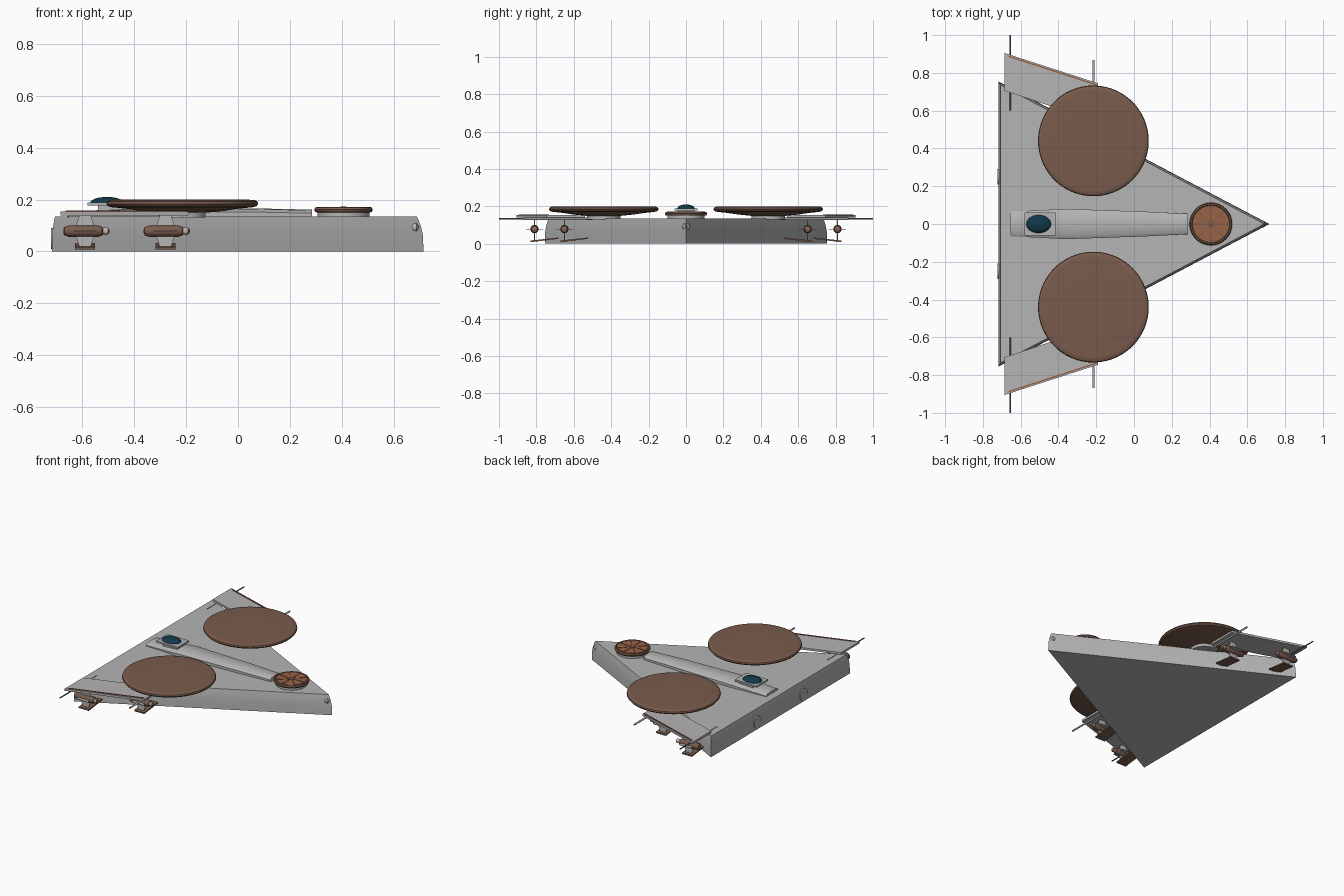
import bpy, bmesh, math
from mathutils import Vector, Matrix

if "Cube" in bpy.data.objects:
    bpy.data.objects.remove(bpy.data.objects["Cube"])


def mat(name, rgb):
    m = bpy.data.materials.new(name)
    m.diffuse_color = (*rgb, 1)
    m.use_nodes = True
    m.node_tree.nodes["Principled BSDF"].inputs["Base Color"].default_value = m.diffuse_color
    return m


GREY = mat("hull_grey", (0.46, 0.46, 0.46))
BROWN = mat("disc_brown", (0.19, 0.105, 0.072))
COPPER = mat("copper", (0.32, 0.125, 0.062))
TEAL = mat("canopy_teal", (0.006, 0.04, 0.065))
STEEL = mat("dark_steel", (0.12, 0.13, 0.14))


def finish(name, bm, material, smooth=True):
    bmesh.ops.recalc_face_normals(bm, faces=bm.faces)
    me = bpy.data.meshes.new(name)
    bm.to_mesh(me)
    bm.free()
    ob = bpy.data.objects.new(name, me)
    bpy.context.collection.objects.link(ob)
    me.materials.append(material)
    if smooth:
        bpy.ops.object.select_all(action='DESELECT')
        ob.select_set(True)
        bpy.context.view_layer.objects.active = ob
        bpy.ops.object.shade_smooth_by_angle(angle=math.radians(35))
    return ob


def loft(name, rings, material, smooth=True):
    """Skin a list of equal-length point rings and cap both ends."""
    bm = bmesh.new()
    vs = [[bm.verts.new(p) for p in r] for r in rings]
    n = len(rings[0])
    for a, b in zip(vs, vs[1:]):
        for i in range(n):
            bm.faces.new((a[i], a[(i + 1) % n], b[(i + 1) % n], b[i]))
    bm.faces.new(vs[0][::-1])
    bm.faces.new(vs[-1])
    return finish(name, bm, material, smooth)


def lathe(name, profile, origin, material, axis='Z', seg=48):
    """Turn (radius, height) pairs around an axis through origin."""
    rot = {'Z': Matrix.Identity(3), 'X': Matrix.Rotation(math.pi / 2, 3, 'Y'),
           'Y': Matrix.Rotation(-math.pi / 2, 3, 'X')}[axis]
    rings = []
    for r, h in profile:
        rings.append([Vector(origin) + rot @ Vector((r * math.cos(t), r * math.sin(t), h))
                      for t in (2 * math.pi * i / seg for i in range(seg))])
    return loft(name, rings, material)


def box(name, centre, size, material):
    x, y, z = (s / 2 for s in size)
    c = Vector(centre)
    rings = [[c + Vector(p) for p in ((-x, -y, h), (x, -y, h), (x, y, h), (-x, y, h))]
             for h in (-z, z)]
    return loft(name, rings, material, False)


def prism(name, outline, z0, z1, material):
    return loft(name, [[(x, y, z) for x, y in outline] for z in (z0, z1)], material, False)


# Delta hull: sides lean inwards towards the deck
def delta(z, d):
    back, nose, half = -0.718, 0.716, 0.755
    a = math.atan2(half, nose - back)
    x0, x1 = back + d, nose - d / math.sin(a)
    w = (x1 - x0) * math.tan(a)
    return [(x1, 0, z), (x0, w, z), (x0, -w, z)]


loft("hull", [delta(z, d) for z, d in
              ((0, 0), (0.065, 0.0015), (0.09, 0.004), (0.115, 0.008), (0.135, 0.012))], GREY)

# Raised spine along the deck
spine = []
for x, w, h in ((-0.655, 0.065, 0.153), (-0.36, 0.08, 0.168), (0.05, 0.066, 0.166), (0.285, 0.054, 0.161)):
    spine.append([(x, -w, 0.13), (x, -w, h - 0.014), (x, -w * 0.75, h - 0.003), (x, 0, h),
                  (x, w * 0.75, h - 0.003), (x, w, h - 0.014), (x, w, 0.13)])
loft("spine", spine, GREY)

# Cockpit plate and canopy
box("cockpit_base", (-0.485, 0, 0.164), (0.11, 0.09, 0.03), GREY)
box("cockpit_plate", (-0.4975, 0, 0.182), (0.165, 0.122, 0.011), GREY)
canopy = lathe("canopy", [(math.cos(t), math.sin(t)) for t in
                          (math.radians(a) for a in (0, 15, 30, 45, 60, 75, 88))],
               (0, 0, 0), TEAL, seg=32)
canopy.data.transform(Matrix.Translation((-0.505, 0, 0.186)) @ Matrix.Diagonal((0.066, 0.048, 0.024, 1)))

# Small wheel-shaped turret near the nose
T = (0.407, 0, 0)
lathe("turret_base", [(0.1, 0.13), (0.1, 0.153)], T, GREY)
lathe("turret_rim", [(0.1, 0.15), (0.109, 0.152), (0.113, 0.161), (0.109, 0.169),
                     (0.102, 0.171), (0.098, 0.167), (0.02, 0.167)], T, BROWN)
lathe("turret_hub", [(0.016, 0.16), (0.016, 0.171), (0.006, 0.173)], T, BROWN, seg=20)
for k in range(8):
    a0, a1 = k * math.pi / 4 + 0.05, (k + 1) * math.pi / 4 - 0.05
    arc = [a0 + (a1 - a0) * i / 6 for i in range(7)]
    pts = [(T[0] + 0.095 * math.cos(a), 0.095 * math.sin(a)) for a in arc]
    pts += [(T[0] + 0.02 * math.cos(a), 0.02 * math.sin(a)) for a in (a1, a0)]
    prism("turret_panel", pts, 0.164, 0.17, COPPER)

# Nose lamp
lathe("nose_lamp", [(0.004, -0.026), (0.014, -0.018), (0.02, 0), (0.018, 0.012), (0.006, 0.02)],
      (0.677, 0, 0.092), GREY, 'X', 20)

for s in (-1, 1):
    # Large dish and its pedestal
    D = (-0.215, s * 0.44, 0)
    lathe("dish_pedestal", [(0.09, 0.13), (0.09, 0.15)], D, GREY)
    lathe("dish", [(0.02, 0.146), (0.09, 0.149), (0.16, 0.156), (0.22, 0.165), (0.27, 0.17),
                   (0.286, 0.174), (0.293, 0.183), (0.29, 0.192), (0.28, 0.198),
                   (0.265, 0.199), (0.15, 0.2), (0.01, 0.2)], D, BROWN, seg=72)

    # Side wing with copper edge strip
    wing = [(-0.685, 0.705), (-0.19, 0.54), (-0.19, 0.745), (-0.685, 0.905)]
    prism("wing", [(x, s * y) for x, y in wing], 0.139, 0.153, GREY)
    strip = [(-0.665, 0.884), (-0.2, 0.733), (-0.2, 0.741), (-0.665, 0.892)]
    prism("wing_strip", [(x, s * y) for x, y in strip], 0.15, 0.157, COPPER)

    # Guns projecting sideways
    for name, x, y0, y1, r, m in (("rear_gun", -0.655, 0.6, 1.0, 0.004, STEEL),
                                  ("front_gun", -0.215, 0.5, 0.868, 0.006, GREY)):
        lathe(name, [(r, s * y0), (r, s * y1)], (x, 0, 0.133), m, 'Y', 12)

    # Engine pods slung below the wing
    for px, py in ((-0.59, 0.81), (-0.28, 0.65)):
        y = s * py
        lathe("pod_body", [(0.006, -0.084), (0.016, -0.08), (0.022, -0.062), (0.022, 0.05),
                           (0.017, 0.066), (0.01, 0.07)], (px, y, 0.078), BROWN, 'X', 20)
        lathe("pod_nozzle", [(0.012, 0.06), (0.015, 0.086)], (px, y, 0.078), GREY, 'X', 16)
        lathe("pod_cap", [(0.012, 0.066), (0.012, 0.09), (0.004, 0.094)], (px, y, 0.078), COPPER, 'X', 16)
        box("pod_side_fin", (px, y, 0.078), (0.09, 0.09, 0.004), GREY)
        # Six-sided upright pylon from wing to foot
        hexa = [(-0.022, 0.018), (0.022, 0.018), (0.042, 0.078), (0.022, 0.14), (-0.022, 0.14), (-0.042, 0.078)]
        loft("pod_pylon", [[(px + a, y + t, b) for a, b in hexa] for t in (-0.002, 0.002)], GREY, False)
        # Foot plate sloping up to the hull
        foot = [(0.022, 0.008), (-0.125, 0.026), (-0.125, 0.033), (0.022, 0.017)]
        loft("pod_foot", [[(px + e, y + s * a, b) for a, b in foot] for e in (-0.038, 0.038)], BROWN, False)

    # Round exhaust ports on the stern
    lathe("stern_port", [(0.04, -0.722), (0.04, -0.7)], (0, s * 0.25, 0.05), GREY, 'X', 28)
